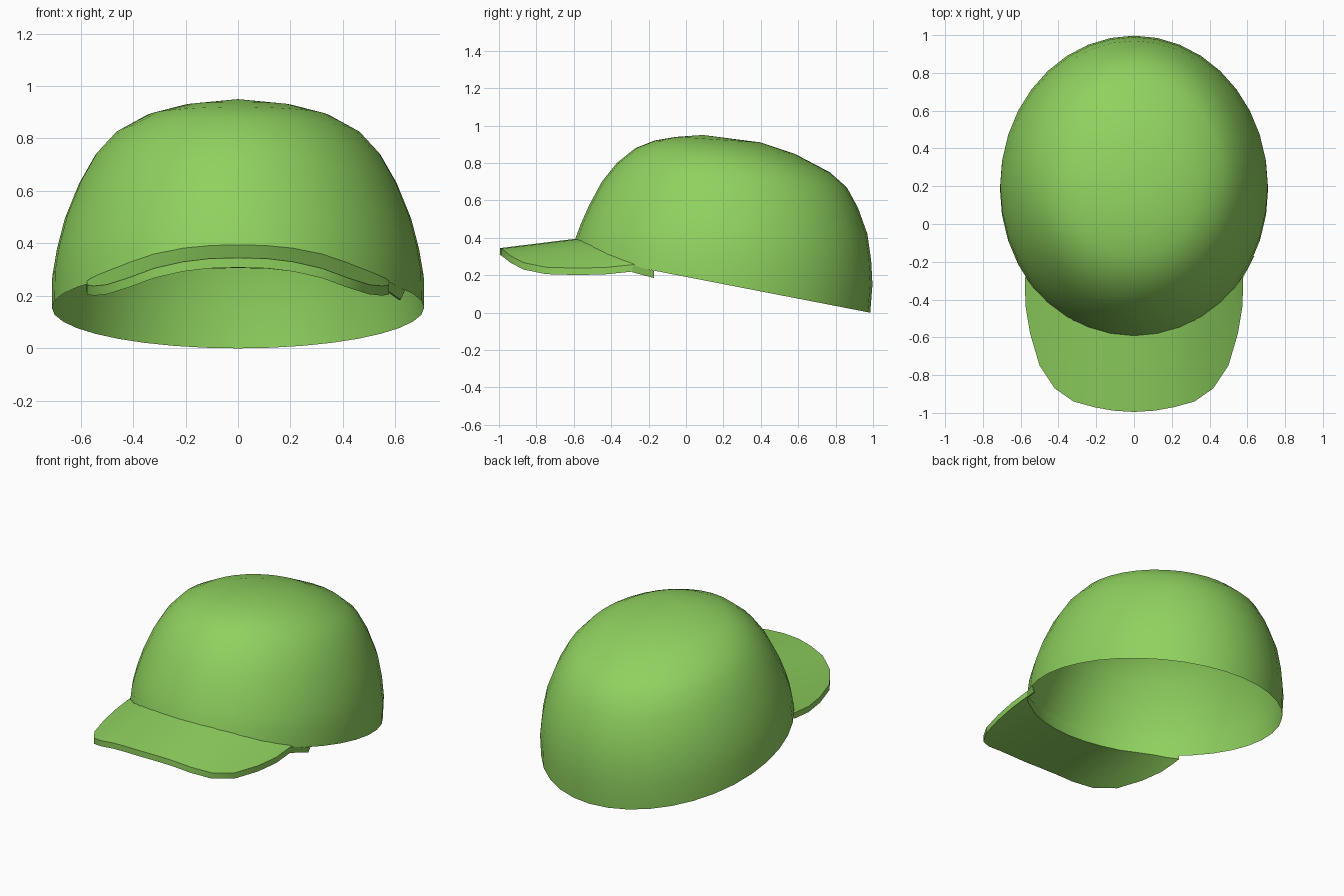
import bpy
import bmesh
from math import sin, cos, pi

cube = bpy.data.objects.get("Cube")
if cube:
    bpy.data.objects.remove(cube, do_unlink=True)

green = bpy.data.materials.new("cap green")
green.use_nodes = True
colour = (0.275, 0.64, 0.113, 1)
green.diffuse_color = colour
bsdf = green.node_tree.nodes["Principled BSDF"]
bsdf.inputs["Base Color"].default_value = colour
bsdf.inputs["Roughness"].default_value = 0.8


def finish(bm, name, angle, recalc=True):
    """Turn a bmesh into a smooth shaded green object."""
    if recalc:
        bmesh.ops.recalc_face_normals(bm, faces=bm.faces)
    mesh = bpy.data.meshes.new(name)
    bm.to_mesh(mesh)
    bm.free()
    mesh.materials.append(green)
    obj = bpy.data.objects.new(name, mesh)
    bpy.context.collection.objects.link(obj)
    bpy.ops.object.select_all(action="DESELECT")
    obj.select_set(True)
    bpy.context.view_layer.objects.active = obj
    bpy.ops.object.shade_smooth_by_angle(angle=angle)
    return obj


def bridge(bm, a, b, closed=True):
    """Join two equal rows of vertices with quads."""
    n = len(a)
    for i in range(n if closed else n - 1):
        j = (i + 1) % n
        bm.faces.new((a[i], a[j], b[j], b[i]))


# Crown: tilted elliptical rings (front y, front z, back y, back z, half width)
RINGS = [
    (-0.61, 0.31, 0.985, 0.0, 0.71),
    (-0.59, 0.40, 0.997, 0.15, 0.708),
    (-0.56, 0.48, 0.99, 0.28, 0.69),
    (-0.52, 0.57, 0.97, 0.42, 0.66),
    (-0.45, 0.70, 0.92, 0.56, 0.605),
    (-0.37, 0.80, 0.86, 0.67, 0.545),
    (-0.27, 0.88, 0.77, 0.75, 0.47),
    (-0.17, 0.92, 0.58, 0.85, 0.35),
    (-0.05, 0.94, 0.40, 0.91, 0.21),
]
SEGMENTS = 36
bm = bmesh.new()
rows = []
for yf, zf, yb, zb, w in RINGS:
    row = []
    for k in range(SEGMENTS):
        a = 2 * pi * k / SEGMENTS
        t = (1 - cos(a)) / 2
        row.append(bm.verts.new((w * sin(a), yf + t * (yb - yf), zf + t * (zb - zf))))
    rows.append(row)
for lower, upper in zip(rows, rows[1:]):
    bridge(bm, lower, upper)
apex = bm.verts.new((0, 0.09, 0.95))
for i in range(SEGMENTS):
    bm.faces.new((rows[-1][i], rows[-1][(i + 1) % SEGMENTS], apex))
finish(bm, "crown", 1.0)

# Brim: pairs of outer edge and root points for one half, then mirrored
OUTER = [(0, -0.995, 0.345), (0.11, -0.988, 0.342), (0.21, -0.97, 0.33),
         (0.32, -0.94, 0.305), (0.42, -0.87, 0.268), (0.50, -0.75, 0.243),
         (0.55, -0.58, 0.238), (0.575, -0.43, 0.242), (0.577, -0.30, 0.255)]
ROOT = [(0, -0.59, 0.395), (0.11, -0.58, 0.392), (0.21, -0.555, 0.382),
        (0.32, -0.51, 0.36), (0.41, -0.445, 0.33), (0.48, -0.39, 0.302),
        (0.53, -0.34, 0.282), (0.56, -0.30, 0.268), (0.575, -0.275, 0.258)]
THICK = 0.037


def mirrored(points):
    return [(-x, y, z) for x, y, z in points[:0:-1]] + points


def under_root(p):
    x, y, z = p
    rim = 0.31 - 0.194 * (y + 0.61)
    return (x, y, min(rim, z - THICK))


outer, root = mirrored(OUTER), mirrored(ROOT)
bm = bmesh.new()
top_out = [bm.verts.new(p) for p in outer]
top_root = [bm.verts.new(p) for p in root]
low_out = [bm.verts.new((x, y, z - THICK)) for x, y, z in outer]
low_root = [bm.verts.new(under_root(p)) for p in root]
loop = [top_out, top_root, low_root, low_out]
for a, b in zip(loop, loop[1:] + loop[:1]):
    bridge(bm, a, b, closed=False)
for end in (0, -1):
    bm.faces.new([row[end] for row in loop])
finish(bm, "brim", 0.6)

# Small tab where the brim meets the crown on the left
bm = bmesh.new()
tab = [(0.575, -0.29, 0.255), (0.575, -0.29, 0.217), (0.62, -0.17, 0.185), (0.637, -0.17, 0.222)]
front = [bm.verts.new(p) for p in tab]
back = [bm.verts.new((x - 0.008, y, z)) for x, y, z in tab]
bridge(bm, front, back)
bm.faces.new(front)
bm.faces.new(back[::-1])
finish(bm, "brim_tab", 0.6)
